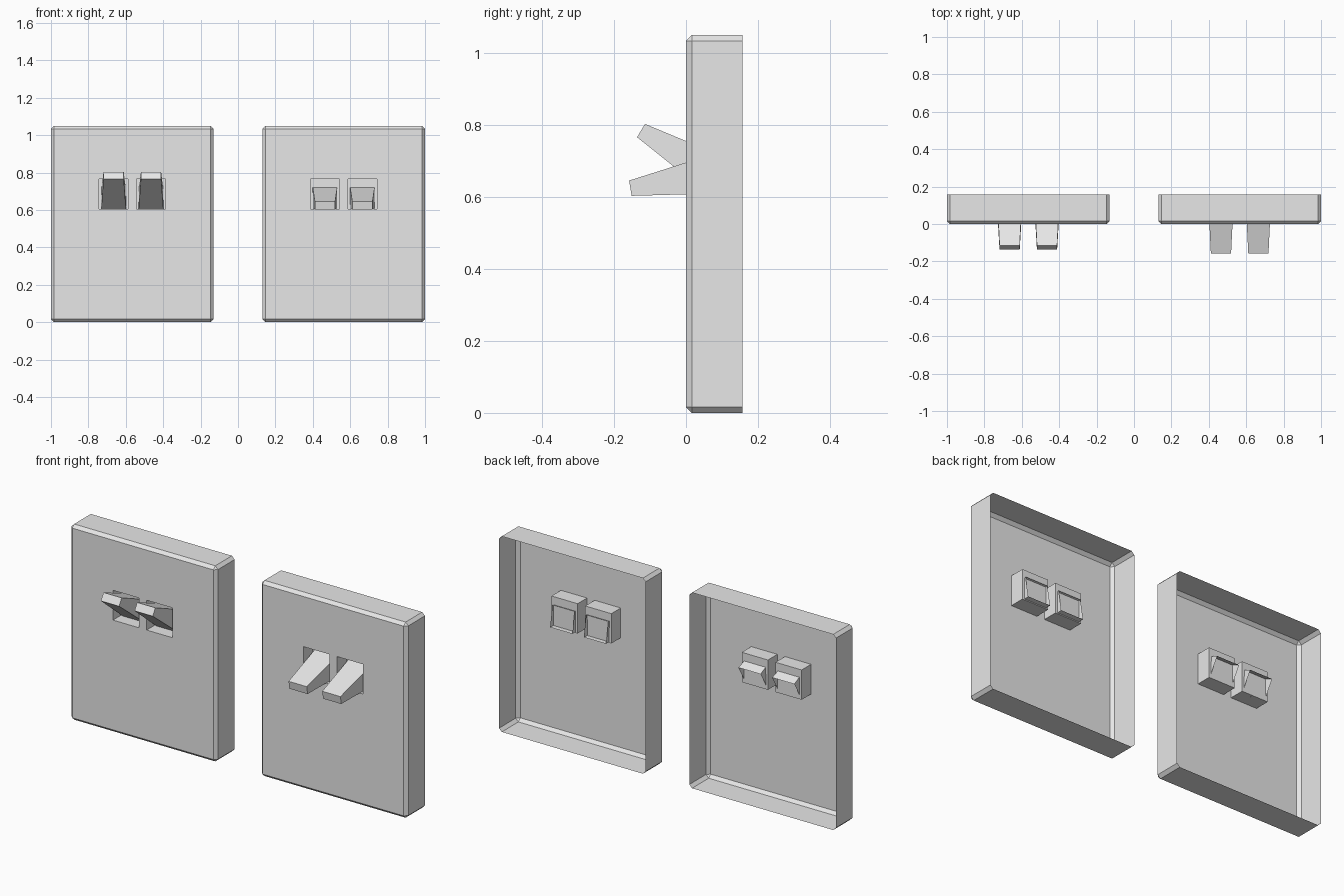
import bpy, bmesh, math
from mathutils import Matrix, Vector

cube = bpy.data.objects.get("Cube")
if cube:
    bpy.data.objects.remove(cube, do_unlink=True)

GREY = (0.8, 0.8, 0.8, 1.0)
mat = bpy.data.materials.new("plain_grey")
mat.use_nodes = True
mat.diffuse_color = GREY
mat.node_tree.nodes["Principled BSDF"].inputs["Base Color"].default_value = GREY

PLATE_X, WIDTH, HEIGHT, DEPTH, CHAMFER = 0.565, 0.87, 1.05, 0.157, 0.016
POCKET_X, POCKET_W, POCKET_DEPTH = 0.1, 0.155, 0.08
POCKET_Z = (0.605, 0.765)


def finish(bm, name, location):
    mesh = bpy.data.meshes.new(name)
    bm.to_mesh(mesh)
    bm.free()
    mesh.materials.append(mat)
    obj = bpy.data.objects.new(name, mesh)
    obj.location = location
    bpy.context.collection.objects.link(obj)
    return obj


def front_faces(bm):
    return [f for f in bm.faces if all(abs(v.co.y) < 1e-4 for v in f.verts)]


# Wall plate: chamfered shell, open at the back, with two sunken pockets
def wall_plate(name, x):
    bm = bmesh.new()
    bmesh.ops.create_cube(bm, size=1, matrix=Matrix.Translation((0, DEPTH / 2, HEIGHT / 2))
                          @ Matrix.Diagonal((WIDTH, DEPTH, HEIGHT, 1)))
    edges = [e for e in bm.edges if min(v.co.y for v in e.verts) < 1e-4]
    bmesh.ops.bevel(bm, geom=edges, offset=CHAMFER, segments=1, affect='EDGES')
    back = [f for f in bm.faces if all(v.co.y > DEPTH - 1e-4 for v in f.verts)]
    bmesh.ops.delete(bm, geom=back, context='FACES')

    # Score the pocket outlines into the front face
    cuts = [((s * POCKET_X + t * POCKET_W / 2, 0, 0), (1, 0, 0))
            for s in (-1, 1) for t in (-1, 1)]
    cuts += [((0, 0, z), (0, 0, 1)) for z in POCKET_Z]
    for point, normal in cuts:
        faces = front_faces(bm)
        geom = set(faces)
        for f in faces:
            geom.update(f.edges, f.verts)
        bmesh.ops.bisect_plane(bm, geom=list(geom), plane_co=point, plane_no=normal)

    # Push the pocket floors back
    def in_pocket(f):
        c = f.calc_center_median()
        return (abs(abs(c.x) - POCKET_X) < POCKET_W / 2
                and POCKET_Z[0] < c.z < POCKET_Z[1])
    pockets = [f for f in front_faces(bm) if in_pocket(f)]
    result = bmesh.ops.extrude_face_region(bm, geom=pockets)
    moved = [g for g in result["geom"] if isinstance(g, bmesh.types.BMVert)]
    bmesh.ops.translate(bm, verts=moved, vec=Vector((0, POCKET_DEPTH, 0)))
    left = [f for f in pockets if f.is_valid]
    bmesh.ops.delete(bm, geom=left, context='FACES')
    return finish(bm, name, (x, 0, 0))


# Toggle: tapered lever, open at its hidden end, turned about its hinge
def toggle(name, x, tilt):
    bm = bmesh.new()
    bmesh.ops.create_cube(bm, size=2)
    for v in bm.verts:
        tip = v.co.y < 0
        half_w, half_h, y = (0.054, 0.0215, -0.237) if tip else (0.066, 0.0575, 0.02)
        v.co = (v.co.x * half_w, y, v.co.z * half_h)
    base = [f for f in bm.faces if all(v.co.y > 0 for v in f.verts)]
    bmesh.ops.delete(bm, geom=base, context='FACES')
    obj = finish(bm, name, (x, 0.079, 0.664))
    obj.rotation_euler.x = math.radians(tilt)
    return obj


for label, side, tilt in (("right", -1, -30.6), ("left", 1, 9.6)):
    wall_plate(label + "_wall_plate", side * PLATE_X)
    for place, offset in (("inner", -side), ("outer", side)):
        toggle(f"{label}_{place}_toggle", side * PLATE_X + offset * POCKET_X, tilt)
